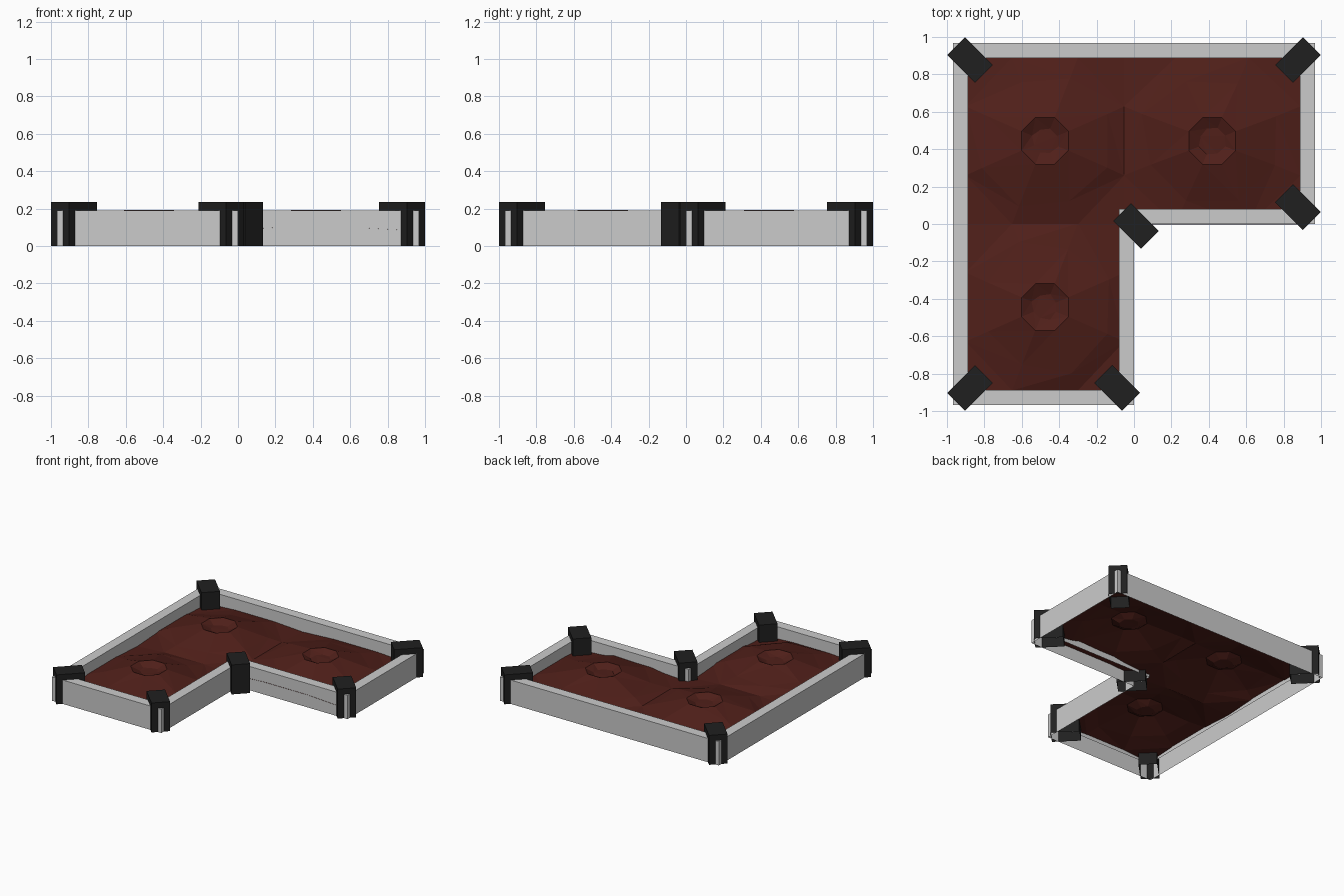
import bpy, bmesh, math, random
from mathutils import Matrix

if "Cube" in bpy.data.objects:
    bpy.data.objects.remove(bpy.data.objects["Cube"])

random.seed(4)


def material(name, rgb):
    m = bpy.data.materials.new(name)
    m.diffuse_color = (*rgb, 1)
    m.use_nodes = True
    m.node_tree.nodes["Principled BSDF"].inputs["Base Color"].default_value = m.diffuse_color
    return m


def finish(bm, name, mat=None):
    bmesh.ops.remove_doubles(bm, verts=bm.verts, dist=1e-5)
    me = bpy.data.meshes.new(name)
    bm.to_mesh(me)
    bm.free()
    ob = bpy.data.objects.new(name, me)
    bpy.context.collection.objects.link(ob)
    if mat:
        me.materials.append(mat)
    return ob


soil_mat = material("soil", (0.08, 0.014, 0.010))
post_mat = material("dark_post", (0.014, 0.014, 0.014))


# L-shaped wall: outer face, flat top and short inner lip, hollow below
E, T, H = 0.967, 0.079, 0.19
outer = [(-E, -E), (0, -E), (0, 0), (E, 0), (E, E), (-E, E)]
i = E - T
inner = [(-i, -i), (-T, -i), (-T, T), (i, T), (i, i), (-i, i)]
bm = bmesh.new()
loops = [[bm.verts.new((x, y, z)) for x, y in pts]
         for pts, z in ((outer, 0), (outer, H), (inner, H), (inner, 0.07))]
for a, b in zip(loops, loops[1:]):
    for k in range(6):
        n = (k + 1) % 6
        bm.faces.new((a[k], a[n], b[n], b[k]))
finish(bm, "bed_wall")

# Corner posts: boxes turned along the corner diagonals, open underneath
c = E - 0.09
posts = [(-c, -c, 45), (-0.09, -c, -45), (0.011, -0.011, -45),
         (c, 0.09, -45), (c, c, 45), (-c, c, -45)]
for k, (x, y, ang) in enumerate(posts):
    bm = bmesh.new()
    bmesh.ops.create_cube(bm, size=1, matrix=Matrix.Translation((x, y, 0.1175))
                          @ Matrix.Rotation(math.radians(ang), 4, 'Z')
                          @ Matrix.Diagonal((0.21, 0.136, 0.235, 1)))
    bm.normal_update()
    bmesh.ops.delete(bm, geom=[f for f in bm.faces if f.normal.z < -0.5],
                     context='FACES_ONLY')
    finish(bm, f"corner_post_{k + 1}", post_mat)


# Soil mounds: faceted rise to an octagonal rim with a shallow planting hole
def soil(name, cx, cy, hx, hy):
    bm = bmesh.new()
    angs = [math.radians(22.5 + 45 * k) for k in range(8)]
    rings = []
    for r, z, jr, jz in ((None, 0.1, 0, 0), (0.36, 0.132, 0.03, 0.008),
                         (0.135, 0.194, 0, 0), (0.07, 0.165, 0.008, 0.003)):
        ring = []
        for a in angs:
            ca, sa = math.cos(a), math.sin(a)
            if r is None:
                s = 1 / max(abs(ca), abs(sa))
                x, y = hx * s * ca, hy * s * sa
            else:
                q = r + random.uniform(-jr, jr)
                x, y = q * ca * (hx / 0.44 if r > 0.3 else 1), q * sa
            ring.append(bm.verts.new((cx + x, cy + y, z + random.uniform(-jz, jz))))
        rings.append(ring)
    for a, b in zip(rings, rings[1:]):
        for k in range(8):
            n = (k + 1) % 8
            bm.faces.new((a[k], a[n], b[n], b[k]))
    bm.faces.new(rings[-1])
    for k, (sx, sy) in zip((0, 2, 4, 6), ((1, 1), (-1, 1), (-1, -1), (1, -1))):
        v = bm.verts.new((cx + sx * hx, cy + sy * hy, 0.085))
        bm.faces.new((rings[0][k], v, rings[0][k + 1]))
    bmesh.ops.triangulate(bm, faces=bm.faces[:])
    finish(bm, name, soil_mat)


soil("soil_back_left", -0.476, 0.444, 0.424, 0.446)
soil("soil_front_left", -0.476, -0.444, 0.424, 0.446)
soil("soil_back_right", 0.418, 0.444, 0.472, 0.446)
